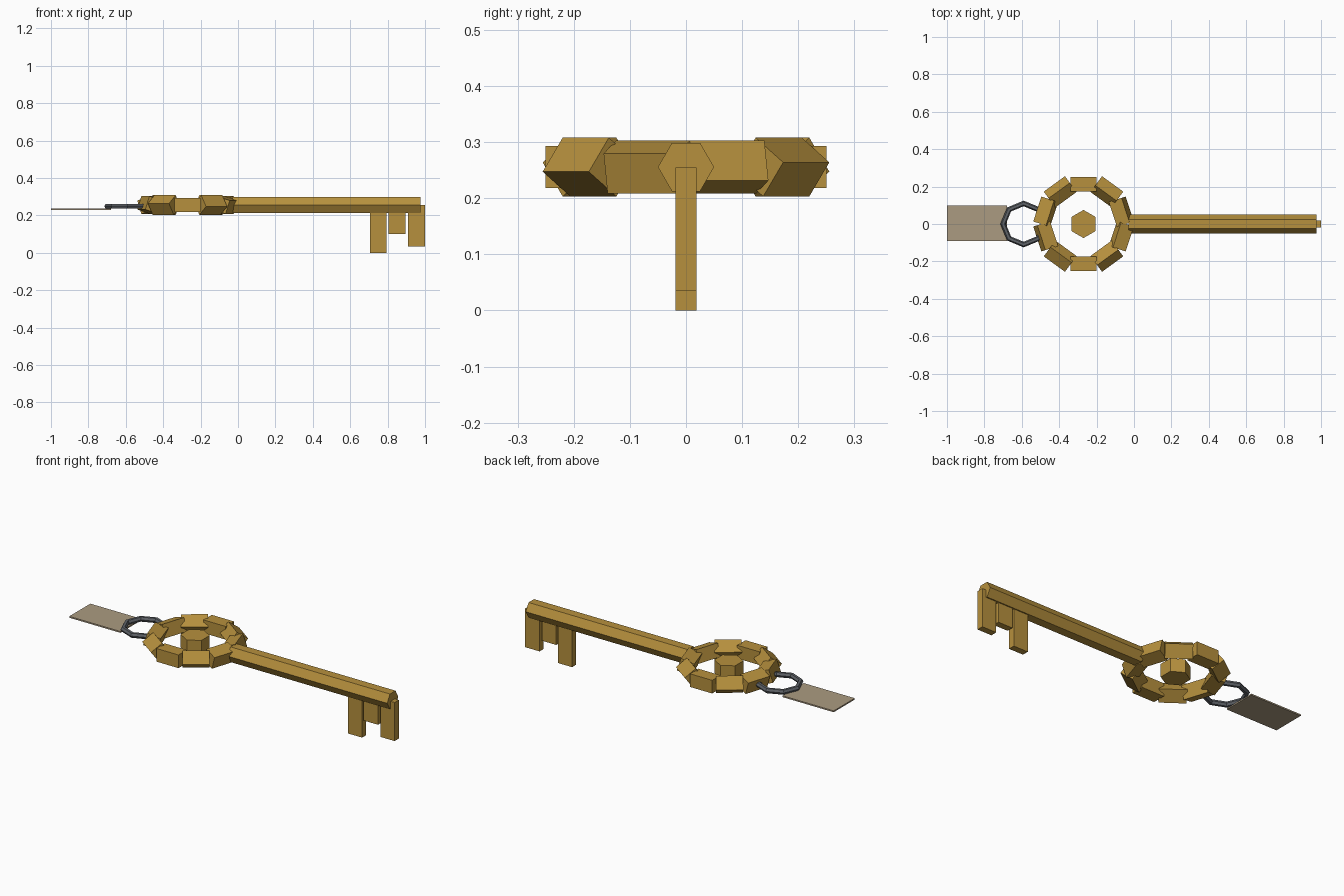
import bpy, math
from mathutils import Matrix, Vector

if "Cube" in bpy.data.objects:
    bpy.data.objects.remove(bpy.data.objects["Cube"])


def material(name, rgb):
    m = bpy.data.materials.new(name)
    m.diffuse_color = (*rgb, 1)
    m.use_nodes = True
    m.node_tree.nodes["Principled BSDF"].inputs["Base Color"].default_value = m.diffuse_color
    return m


GOLD = material("aged_gold", (0.47, 0.28, 0.047))
STEEL = material("dark_steel", (0.115, 0.125, 0.14))
PAPER = material("tan_paper", (0.41, 0.33, 0.22))
ZC = 0.2555      # height of the key's centre line
BOW_X = -0.27    # centre of the ring-shaped handle


def finish(name, mat):
    ob = bpy.context.object
    ob.name = name
    ob.data.materials.append(mat)
    return ob


def box(name, lo, hi, mat):
    lo, hi = Vector(lo), Vector(hi)
    bpy.ops.mesh.primitive_cube_add(size=1)
    ob = finish(name, mat)
    ob.data.transform(Matrix.Translation((lo + hi) / 2) @ Matrix.Diagonal((*(hi - lo), 1)))
    return ob


def hex_prism(name, radius, depth, matrix):
    bpy.ops.mesh.primitive_cylinder_add(vertices=6, radius=radius, depth=depth)
    finish(name, GOLD).data.transform(matrix)


# Shaft: hexagonal bar along x with corners pointing to +-y
x0, x1 = -0.03, 0.975
hex_prism("shaft", 0.05, x1 - x0,
          Matrix.Translation(((x0 + x1) / 2, 0, ZC)) @ Matrix.Rotation(math.pi / 2, 4, 'Y'))

# Handle: ten square blocks in a ring, each rolled by its own ring angle
for i in range(10):
    a = math.radians(18 + 36 * i)
    block = box("bow_block", (-0.0375, -0.07, -0.0375), (0.0375, 0.07, 0.0375), GOLD)
    block.data.transform(Matrix.Translation((BOW_X, 0, ZC)) @ Matrix.Rotation(a, 4, 'Z')
                         @ Matrix.Translation((0.2125, 0, 0)) @ Matrix.Rotation(-a, 4, 'Y'))

# Hexagonal stud floating in the middle of the handle
hex_prism("bow_center_stud", 0.075, 0.075, Matrix.Translation((BOW_X, 0, ZC)))

# Teeth
for x, bottom in ((0.705, 0.0), (0.805, 0.10), (0.91, 0.035)):
    box("tooth", (x, -0.0185, bottom), (x + 0.09, 0.0185, 0.255), GOLD)

# Split ring and tag
bpy.ops.mesh.primitive_torus_add(major_segments=8, minor_segments=6,
                                 major_radius=0.11, minor_radius=0.015,
                                 location=(-0.59, 0, 0.249))
finish("key_ring", STEEL)
box("tag", (-1.0, -0.09, 0.23), (-0.678, 0.099, 0.238), PAPER)
